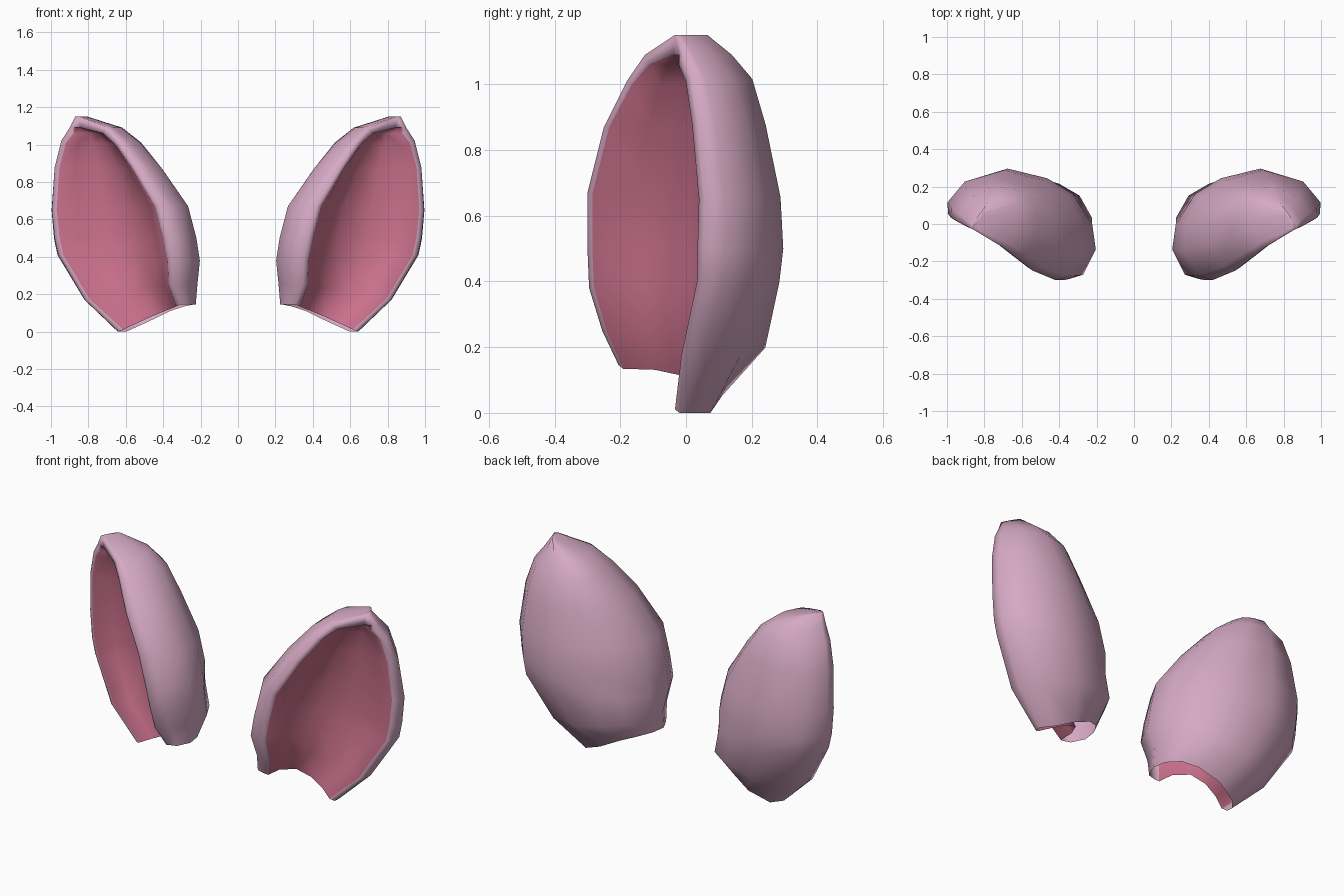
import bpy, bmesh, math
from mathutils import Vector

if "Cube" in bpy.data.objects:
    bpy.data.objects.remove(bpy.data.objects["Cube"])


def make_material(name, colour):
    mat = bpy.data.materials.new(name)
    mat.use_nodes = True
    mat.diffuse_color = (*colour, 1)
    mat.node_tree.nodes["Principled BSDF"].inputs["Base Color"].default_value = (*colour, 1)
    return mat


skin = make_material("pale pink", (0.67, 0.40, 0.55))
lining = make_material("rose pink", (0.61, 0.17, 0.27))

# Cross-sections as (along the opening, towards the back), scaled at each level
OUTER = [(0, 0), (-.08, .14), (-.07, .5), (.06, .78), (.27, .96), (.5, .97),
         (.8, .83), (1.02, .45), (1.05, .12), (1, 0)]
INNER = [(1, 0), (.87, .45), (.67, .85), (.42, 1), (.16, .6), (0, 0)]

# Levels: inner rim, outer rim, back depth, lining depth, lip width, lip drop
LEVELS = [
    ((.305, -.205, .145), (.64, -.02, 0), .23, .135, .03, 0),
    ((.345, -.255, .25), (.82, 0, .17), .40, .16, .03, 0),
    ((.35, -.295, .38), (.96, .05, .41), .42, .18, .03, 0),
    ((.375, -.30, .50), (.98, .05, .50), .44, .19, .03, 0),
    ((.42, -.30, .67), (.995, .055, .65), .43, .19, .03, 0),
    ((.54, -.25, .87), (.98, .035, .88), .38, .16, .03, 0),
    ((.63, -.18, 1.01), (.945, .015, 1.02), .32, .12, .03, .01),
    ((.70, -.125, 1.09), (.90, -.01, 1.09), .24, .08, .025, .03),
    ((.85, -.035, 1.15), (.87, -.025, 1.15), .11, .03, -.01, .06),
]


def section(start, end, depth, shape):
    """Points of one cross-section spanning start to end."""
    chord = end - start
    back = Vector((-chord.y, chord.x, 0)).normalized()
    points = []
    for along, out in shape:
        p = start + chord * along + back * depth * out
        p.z = start.z + chord.z * min(max(along, 0), 1) ** 2
        points.append(p)
    return points


def build_ear(name, side):
    bm = bmesh.new()
    rings = []
    for a, b, depth, floor, lip, drop in LEVELS:
        a, b = Vector(a), Vector(b)
        inset = (b - a).normalized() * lip
        fall = Vector((0, 0, drop))
        points = section(a, b, depth, OUTER)
        points += section(a + inset - fall, b - inset - fall, floor, INNER)
        rings.append([bm.verts.new((p.x * side, p.y, p.z)) for p in points])

    # Shell, lip and lining
    count, split = len(rings[0]), len(OUTER)
    for low, high in zip(rings, rings[1:]):
        for j in range(count):
            k = (j + 1) % count
            face = bm.faces.new((low[j], low[k], high[k], high[j]))
            face.material_index = 1 if split <= j < count - 1 else 0

    # Closed tip, open base
    top = rings[-1]
    bm.faces.new(top[:split])
    bm.faces.new((top[0], top[split - 1], top[split], top[-1]))
    bm.faces.new(top[split:]).material_index = 1
    bmesh.ops.recalc_face_normals(bm, faces=bm.faces)

    mesh = bpy.data.meshes.new(name)
    bm.to_mesh(mesh)
    bm.free()
    mesh.materials.append(skin)
    mesh.materials.append(lining)
    ear = bpy.data.objects.new(name, mesh)
    bpy.context.collection.objects.link(ear)
    bpy.ops.object.select_all(action="DESELECT")
    ear.select_set(True)
    bpy.context.view_layer.objects.active = ear
    bpy.ops.object.shade_smooth_by_angle(angle=math.radians(110))


build_ear("left_ear", 1)
build_ear("right_ear", -1)
